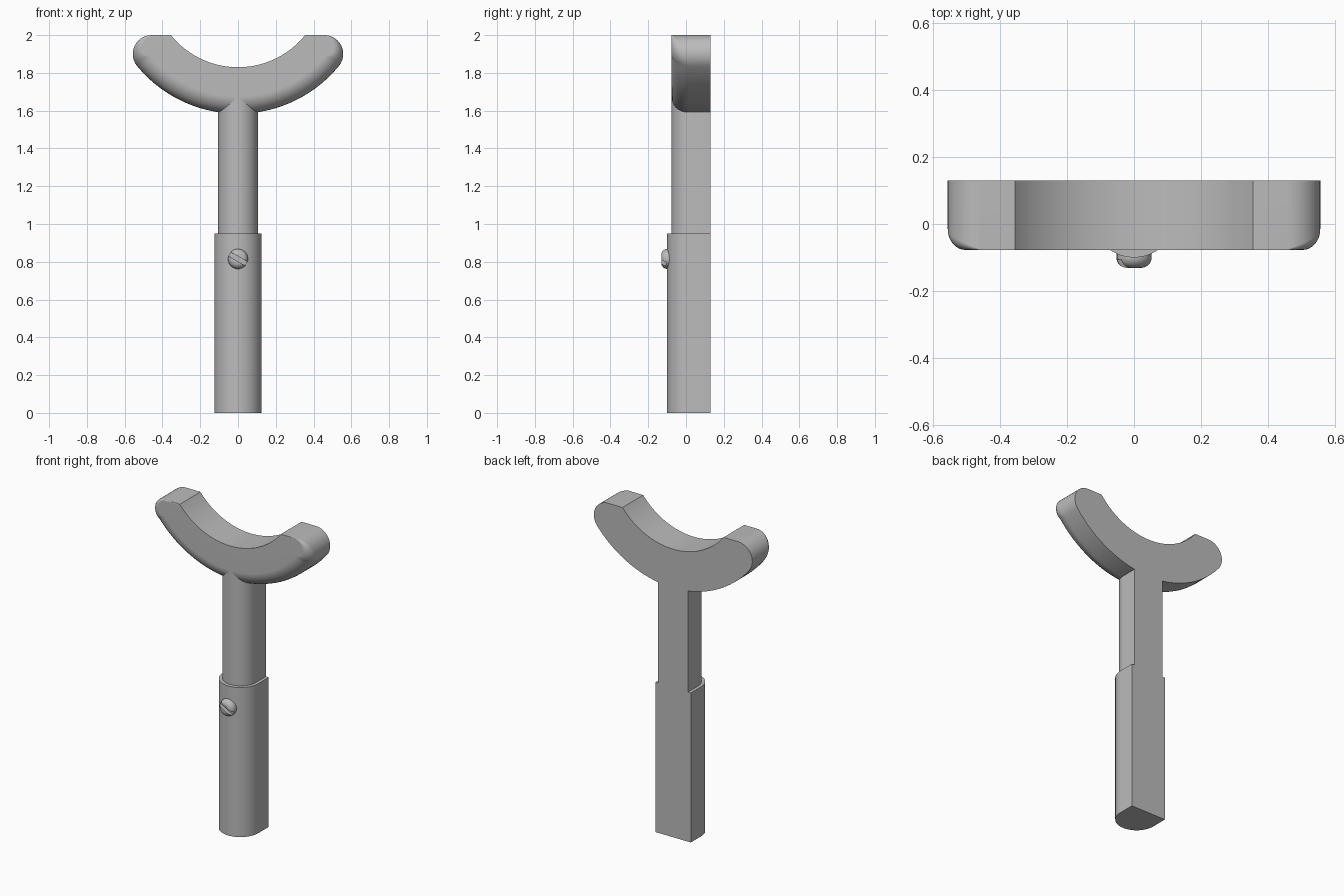
import bpy, bmesh, math
from mathutils import Vector, Matrix

cube = bpy.data.objects.get("Cube")
if cube:
    bpy.data.objects.remove(cube, do_unlink=True)

grey = bpy.data.materials.new("plain grey")
grey.use_nodes = True
grey.diffuse_color = (0.5, 0.5, 0.5, 1)
grey.node_tree.nodes["Principled BSDF"].inputs["Base Color"].default_value = (0.5, 0.5, 0.5, 1)

BACK = 0.13     # common flat back plane
FRONT = -0.077  # front plane of head and upper post


def finish(bm, name):
    """Turn a bmesh into a smooth-shaded object with crisp edges."""
    bmesh.ops.remove_doubles(bm, verts=bm.verts, dist=0.0002)
    bmesh.ops.recalc_face_normals(bm, faces=bm.faces)
    mesh = bpy.data.meshes.new(name)
    bm.to_mesh(mesh)
    bm.free()
    mesh.materials.append(grey)
    obj = bpy.data.objects.new(name, mesh)
    bpy.context.collection.objects.link(obj)
    bpy.ops.object.select_all(action='DESELECT')
    obj.select_set(True)
    bpy.context.view_layer.objects.active = obj
    bpy.ops.object.shade_smooth_by_angle(angle=math.radians(30))
    obj.modifiers.new("Weighted normals", 'WEIGHTED_NORMAL').keep_sharp = True
    return obj


def loft(bm, rings, close=False):
    """Skin closed rings of points; cap the ends unless the loft is closed."""
    rows = [[bm.verts.new(p) for p in ring] for ring in rings]
    n = len(rows[0])
    for a, b in zip(rows, rows[1:]):
        for i in range(n):
            j = (i + 1) % n
            bm.faces.new((a[i], a[j], b[j], b[i]))
    bm.faces.new(rows[0])
    bm.faces.new(rows[-1])


def d_post(name, radius, front, z0, z1):
    """Post with a flat back, straight sides and a half-round front."""
    cy = front + radius
    section = [(radius, BACK)]
    for i in range(33):
        a = math.pi * i / 32
        section.append((radius * math.cos(a), cy - radius * math.sin(a)))
    section.append((-radius, BACK))
    bm = bmesh.new()
    loft(bm, [[(x, y, z) for x, y in section] for z in (z0, z1)])
    finish(bm, name)


d_post("lower_sleeve", 0.125, -0.10, 0, 0.95)
d_post("upper_post", 0.105, FRONT, 0.95, 1.72)

# Crescent head: outer edge is a big arc with round tips, inner edge an arc
TIP = Vector((0.457, 1.90))
TIP_R, BOTTOM, ROUND = 0.10, 1.584, 0.09
IN_R, IN_Z = 0.456, 2.286
gap = TIP.y - TIP_R - BOTTOM
rise = (TIP.x ** 2 - gap ** 2) / (2 * gap)
out_z = TIP.y + rise
out_r = out_z - BOTTOM
half = math.atan2(TIP.x, rise)          # half angle of the outer arc
inner_half = math.asin(0.355 / IN_R)
TIP_STEPS, ARC_STEPS = 14, 28

# Right half of the outer edge: position, outward normal, rounding radius
edge = []
end_angle = half - math.pi / 2
for i in range(TIP_STEPS + 1):
    t = i / TIP_STEPS
    a = math.pi / 2 + (end_angle - math.pi / 2) * t
    n = Vector((math.cos(a), math.sin(a)))
    edge.append((TIP + n * TIP_R, n, ROUND * t))
for i in range(1, ARC_STEPS + 1):
    a = half * (1 - i / ARC_STEPS)
    n = Vector((math.sin(a), -math.cos(a)))
    edge.append((Vector((0, out_z)) + n * out_r, n, ROUND))
flip = Vector((-1, 1))
edge += [(p * flip, n * flip, r) for p, n, r in reversed(edge[:-1])]

rings = []
for k, (p, n, r) in enumerate(edge):
    a = inner_half * (1 - 2 * k / (len(edge) - 1))
    ix, iz = IN_R * math.sin(a), IN_Z - IN_R * math.cos(a)
    ring = [(ix, BACK, iz), (ix, FRONT, iz)]
    for s in range(9):
        b = math.pi / 2 * s / 8
        q = p - n * r * (1 - math.sin(b))
        ring.append((q.x, FRONT + r * (1 - math.cos(b)), q.y))
    ring.append((p.x, BACK, p.y))
    rings.append(ring)
bm = bmesh.new()
loft(bm, rings)
bmesh.ops.dissolve_degenerate(bm, edges=bm.edges, dist=0.0002)
finish(bm, "crescent_head")

# Slotted screw: two halves of a domed head either side of a slot
SCREW_Z, SCREW_R, FILLET, SCREW_TOP = 0.815, 0.053, 0.032, -0.131


def disc_rings(profile):
    return [[(r * math.cos(a), y, SCREW_Z + r * math.sin(a))
             for a in (math.tau * i / 40 for i in range(40))] for r, y in profile]


dome = [(SCREW_R, -0.07)]
for i in range(9):
    a = math.pi / 2 * i / 8
    dome.append((SCREW_R - FILLET * (1 - math.cos(a)),
                 SCREW_TOP + FILLET * (1 - math.sin(a))))
across = Vector((math.sin(math.radians(30)), 0, math.cos(math.radians(30))))
for side, label in ((1, "upper"), (-1, "lower")):
    bm = bmesh.new()
    loft(bm, disc_rings(dome))
    cut = bmesh.ops.bisect_plane(
        bm, geom=bm.verts[:] + bm.edges[:] + bm.faces[:],
        plane_co=Vector((0, 0, SCREW_Z)) + across * side * 0.012,
        plane_no=across * side, clear_inner=True)
    bmesh.ops.holes_fill(bm, edges=[e for e in bm.edges if e.is_boundary])
    finish(bm, "screw_" + label + "_half")
bm = bmesh.new()
loft(bm, disc_rings([(SCREW_R - 0.001, -0.07), (SCREW_R - 0.001, -0.106)]))
finish(bm, "screw_slot_floor")
